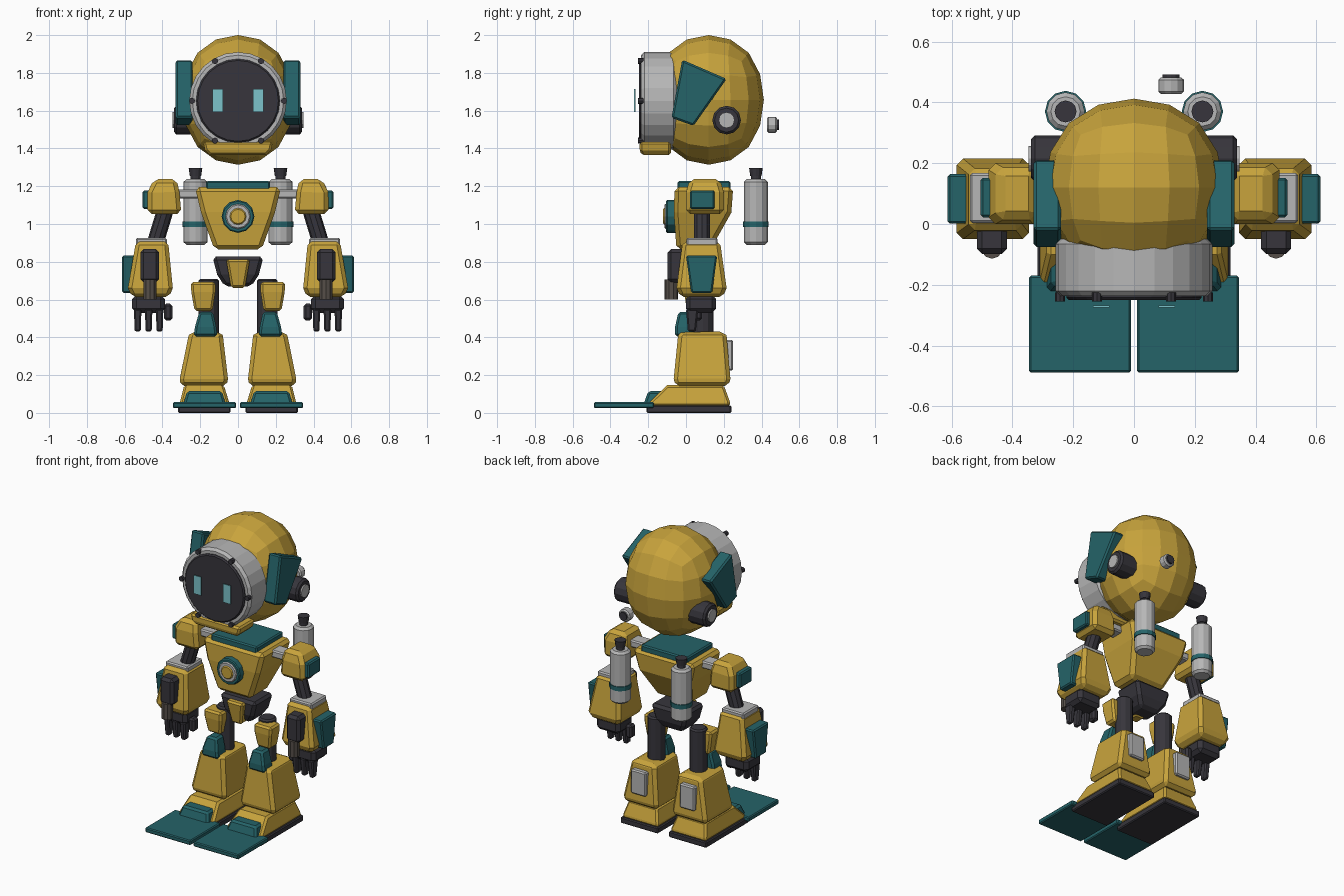
import bpy, bmesh
from mathutils import Vector
from math import radians, cos, sin

if "Cube" in bpy.data.objects:
    bpy.data.objects.remove(bpy.data.objects["Cube"], do_unlink=True)


def material(name, rgb):
    m = bpy.data.materials.new(name)
    m.use_nodes = True
    m.diffuse_color = (*rgb, 1)
    m.node_tree.nodes["Principled BSDF"].inputs["Base Color"].default_value = (*rgb, 1)
    return m


YELLOW = material("mustard yellow", (0.58, 0.37, 0.045))
TEAL = material("deep teal", (0.018, 0.125, 0.14))
GRAY = material("light gray", (0.47, 0.47, 0.47))
DARK = material("charcoal", (0.038, 0.036, 0.045))
BROWN = material("warm dark gray", (0.09, 0.076, 0.065))
GLOW = material("pale cyan", (0.2, 0.55, 0.6))


def finish(bm, name, mat, bevel=0):
    """Turn a bmesh into an object, with optional chamfered hard edges."""
    bmesh.ops.recalc_face_normals(bm, faces=bm.faces)
    mesh = bpy.data.meshes.new(name)
    if bevel:
        sharp = [e for e in bm.edges if e.calc_face_angle(0) > radians(50)]
        bmesh.ops.bevel(bm, geom=sharp, offset=bevel, segments=1,
                        affect='EDGES', clamp_overlap=True)
    bm.to_mesh(mesh)
    bm.free()
    mesh.materials.append(mat)
    ob = bpy.data.objects.new(name, mesh)
    bpy.context.scene.collection.objects.link(ob)
    return ob


def skin(name, mat, loops, bevel):
    """Bridge matching point loops and cap both ends."""
    bm = bmesh.new()
    rows = [[bm.verts.new(p) for p in loop] for loop in loops]
    n = len(rows[0])
    for a, b in zip(rows, rows[1:]):
        for i in range(n):
            j = (i + 1) % n
            bm.faces.new((a[i], a[j], b[j], b[i]))
    bm.faces.new(rows[0])
    bm.faces.new(rows[-1])
    return finish(bm, name, mat, bevel)


def block(name, mat, rings, bevel=0.012, s=1):
    """Stack of rectangles given as (z, x0, x1, y0, y1)."""
    loops = [[(s * x, y, z) for x, y in ((x0, y0), (x1, y0), (x1, y1), (x0, y1))]
             for z, x0, x1, y0, y1 in rings]
    return skin(name, mat, loops, bevel)


def box(name, mat, x, y, z, bevel=0.008, s=1):
    return block(name, mat, [(h, *x, *y) for h in z], bevel, s)


def panel(name, mat, outline, x0, x1, bevel=0.008, s=1):
    """Side panel: a y-z outline extruded along x."""
    return skin(name, mat, [[(s * x, y, z) for y, z in outline] for x in (x0, x1)], bevel)


def rod(name, mat, a, b, r, r2=None, sides=12, bevel=0, s=1):
    a, b = Vector((s * a[0], *a[1:])), Vector((s * b[0], *b[1:]))
    bm = bmesh.new()
    bmesh.ops.create_cone(bm, cap_ends=True, segments=sides, radius1=r,
                          radius2=r if r2 is None else r2, depth=(b - a).length)
    turn = (b - a).to_track_quat('Z', 'Y')
    for v in bm.verts:
        v.co = turn @ v.co + (a + b) / 2
    return finish(bm, name, mat, bevel)


# Head shell: faceted rounded cube
bm = bmesh.new()
bmesh.ops.create_cube(bm, size=2)
for v in bm.verts:
    v.co = Vector((v.co.x * 0.295, v.co.y * 0.292, v.co.z * 0.343)) / 0.839
head = finish(bm, "head_shell", YELLOW)
head.location = (0, 0.12, 1.657)
head.modifiers.new("round", 'SUBSURF').levels = 2
head.modifiers["round"].render_levels = 2

# Face: rim, visor, bolts, eyes and chin guard
FACE_Z = 1.652
rod("face_rim", GRAY, (0, -0.05, FACE_Z), (0, -0.237, FACE_Z), 0.258, sides=24, bevel=0.016)
rod("visor", DARK, (0, -0.2, FACE_Z), (0, -0.25, FACE_Z), 0.222, sides=24, bevel=0.008)
for i in range(6):
    t = radians(60 * i)
    x, z = 0.243 * cos(t), FACE_Z + 0.243 * sin(t)
    rod(f"rim_bolt_{i + 1}", DARK, (x, -0.225, z), (x, -0.255, z), 0.016, sides=8)
block("chin_guard", YELLOW, [(1.365, -0.15, 0.15, -0.235, -0.08),
                             (1.39, -0.175, 0.175, -0.245, -0.08),
                             (1.435, -0.185, 0.185, -0.245, -0.08)])

# Back valve
rod("valve_body", GRAY, (0.122, 0.428, 1.525), (0.122, 0.482, 1.525), 0.042, bevel=0.008)
rod("valve_cap", DARK, (0.122, 0.47, 1.525), (0.122, 0.492, 1.525), 0.028)

# Torso, collar and chest badge
block("torso", YELLOW, [(0.865, -0.125, 0.125, -0.05, 0.13),
                        (1.06, -0.195, 0.195, -0.065, 0.24),
                        (1.195, -0.228, 0.228, -0.06, 0.25)], 0.022)
box("collar_plate", TEAL, (-0.17, 0.17), (-0.045, 0.235), (1.18, 1.227))
for part, mat, r, y in (("rim", TEAL, 0.087, -0.105), ("ring", GRAY, 0.067, -0.114),
                        ("core", YELLOW, 0.044, -0.121)):
    rod("badge_" + part, mat, (0, -0.04, 1.04), (0, y, 1.04), r, sides=12, bevel=0.006)

# Pelvis and its front guard
block("pelvis", DARK, [(0.67, -0.07, 0.07, 0.02, 0.15),
                       (0.73, -0.11, 0.11, -0.005, 0.18),
                       (0.828, -0.135, 0.135, -0.01, 0.19)], 0.018)
block("pelvis_guard", YELLOW, [(0.662, -0.037, 0.037, -0.02, 0.06),
                               (0.813, -0.063, 0.063, -0.045, 0.06)])

for side, s in (("left", 1), ("right", -1)):
    n = side + "_"
    # Eye, head panel and ear
    box(n + "eye", GLOW, (0.08, 0.135), (-0.274, -0.268), (1.592, 1.715), 0, s)
    panel(n + "head_panel", TEAL, [(-0.02, 1.87), (0.215, 1.768), (0.04, 1.52), (-0.077, 1.562)],
          0.24, 0.33, 0.01, s)
    rod(n + "ear_cup", DARK, (0.2, 0.215, 1.55), (0.338, 0.215, 1.55), 0.076, bevel=0.012, s=s)
    rod(n + "ear_cap", GRAY, (0.25, 0.215, 1.55), (0.347, 0.215, 1.55), 0.042, s=s)

    # Air tank
    tank = lambda part, mat, z0, z1, r, r2=None, bv=0: rod(
        n + part, mat, (0.225, 0.37, z0), (0.225, 0.37, z1), r, r2, bevel=bv, s=s)
    tank("tank", GRAY, 0.89, 1.237, 0.063, bv=0.014)
    tank("tank_band", TEAL, 0.983, 1.012, 0.068)
    tank("tank_neck", DARK, 1.23, 1.262, 0.026)
    tank("tank_cap", DARK, 1.255, 1.297, 0.03, 0.036)

    # Shoulder and upper arm
    box(n + "shoulder_axle", GRAY, (0.19, 0.34), (0.05, 0.14), (1.135, 1.183), s=s)
    block(n + "shoulder", YELLOW, [(1.053, 0.3, 0.478, 0.0, 0.2),
                                   (1.17, 0.31, 0.478, 0.0, 0.2),
                                   (1.237, 0.325, 0.445, 0.02, 0.18)], 0.022, s)
    box(n + "shoulder_plate", TEAL, (0.46, 0.505), (0.022, 0.152), (1.08, 1.178), s=s)
    rod(n + "upper_arm", DARK, (0.38, 0.085, 1.09), (0.438, 0.085, 0.9), 0.044, sides=10, s=s)

    # Forearm
    box(n + "elbow_collar", GRAY, (0.377, 0.54), (0.003, 0.167), (0.88, 0.927), s=s)
    block(n + "forearm", YELLOW, [(0.613, 0.365, 0.56, -0.03, 0.195),
                                  (0.66, 0.345, 0.583, -0.05, 0.215),
                                  (0.908, 0.37, 0.54, -0.018, 0.18)], 0.02, s)
    panel(n + "forearm_plate", TEAL, [(0.0, 0.832), (0.165, 0.832), (0.138, 0.635), (0.028, 0.635)],
          0.54, 0.613, s=s)
    box(n + "forearm_pack", DARK, (0.417, 0.517), (-0.098, 0.0), (0.69, 0.867), 0.018, s)
    rod(n + "forearm_pipe", BROWN, (0.467, -0.078, 0.6), (0.467, -0.078, 0.705), 0.036, sides=10, s=s)

    # Hand
    box(n + "palm", DARK, (0.387, 0.56), (0.0, 0.16), (0.53, 0.625), 0.022, s)
    for i in range(3):
        x = 0.415 + 0.058 * i
        block(f"{n}finger_{i + 1}", DARK, [(0.43, x - 0.016, x + 0.016, 0.01, 0.052),
                                           (0.55, x - 0.02, x + 0.02, 0.0, 0.065)], 0.008, s)
    box(n + "thumb", DARK, (0.347, 0.392), (0.03, 0.085), (0.49, 0.578), 0.012, s)

    # Thigh and knee
    rod(n + "leg_piston", DARK, (0.155, 0.09, 0.4), (0.155, 0.09, 0.71), 0.055, bevel=0.01, s=s)
    block(n + "thigh", YELLOW, [(0.54, 0.135, 0.23, 0.005, 0.09),
                                (0.64, 0.12, 0.247, -0.01, 0.095),
                                (0.693, 0.12, 0.25, -0.01, 0.095)], s=s)
    block(n + "knee_guard", TEAL, [(0.405, 0.11, 0.235, -0.058, 0.04),
                                   (0.455, 0.115, 0.228, -0.058, 0.04),
                                   (0.535, 0.132, 0.205, -0.04, 0.04)], s=s)

    # Shin
    block(n + "shin", YELLOW, [(0.142, 0.06, 0.305, -0.055, 0.225),
                               (0.18, 0.053, 0.308, -0.065, 0.235),
                               (0.41, 0.08, 0.262, -0.042, 0.215),
                               (0.43, 0.095, 0.248, -0.025, 0.2)], 0.02, s)
    box(n + "calf_plate", GRAY, (0.125, 0.235), (0.2, 0.25), (0.225, 0.385), s=s)

    # Foot, sole, toe cap and fin
    block(n + "foot", YELLOW, [(0.035, 0.045, 0.31, -0.195, 0.235),
                               (0.06, 0.048, 0.307, -0.19, 0.232),
                               (0.147, 0.075, 0.285, -0.1, 0.2)], s=s)
    box(n + "sole", DARK, (0.04, 0.317), (-0.21, 0.24), (0, 0.04), 0.006, s)
    block(n + "toe_cap", TEAL, [(0.045, 0.065, 0.29, -0.225, -0.12),
                                (0.115, 0.085, 0.27, -0.2, -0.12)], s=s)
    box(n + "fin", TEAL, (0.01, 0.345), (-0.488, -0.17), (0.025, 0.057), 0.006, s)
